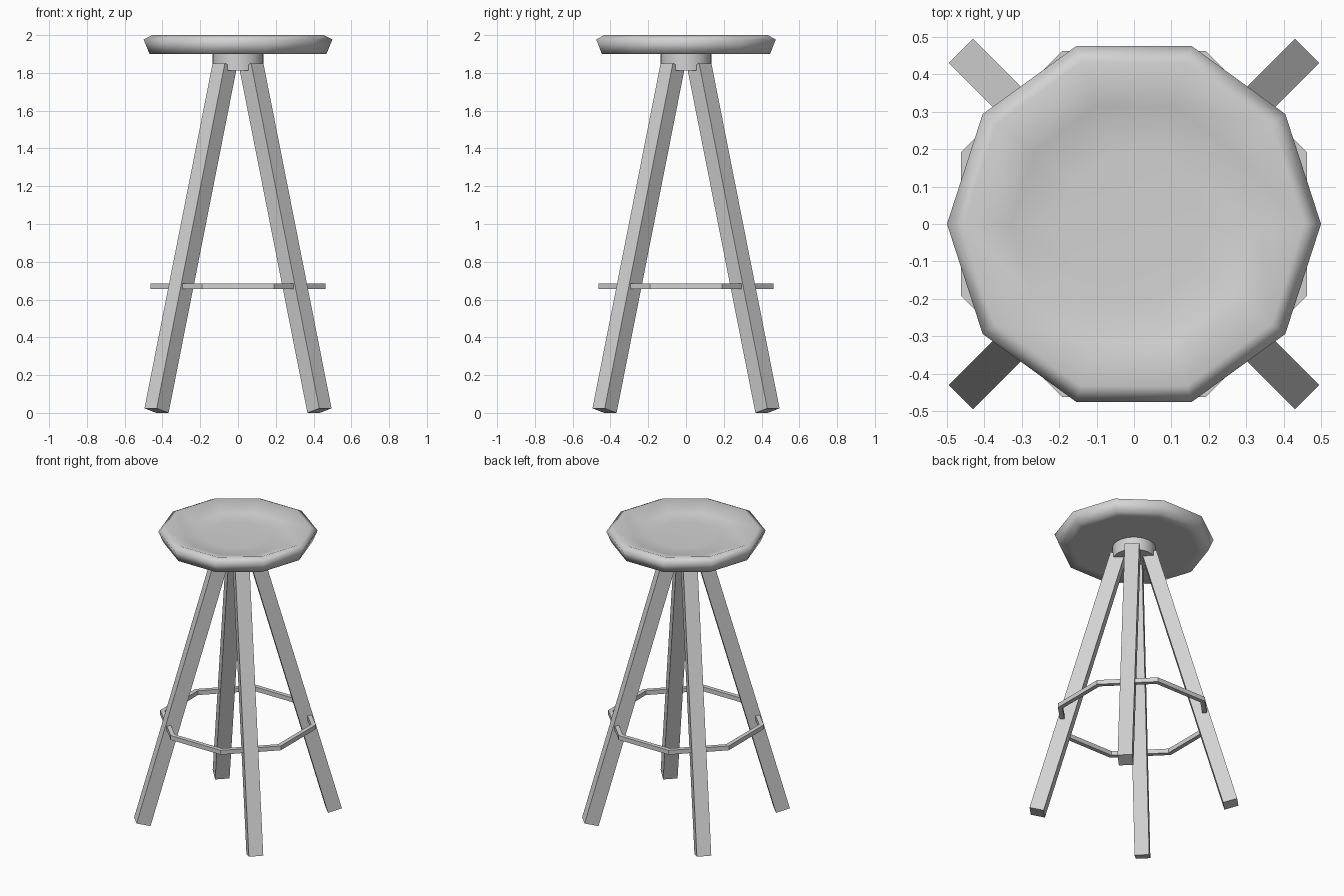
import bpy
import bmesh
from math import sin, cos, pi
from mathutils import Vector

if "Cube" in bpy.data.objects:
    bpy.data.objects.remove(bpy.data.objects["Cube"], do_unlink=True)

GREY = (0.65, 0.65, 0.65, 1)
grey = bpy.data.materials.new("plain grey")
grey.use_nodes = True
grey.diffuse_color = GREY
grey.node_tree.nodes["Principled BSDF"].inputs["Base Color"].default_value = GREY


def make_object(name, bm):
    bmesh.ops.recalc_face_normals(bm, faces=bm.faces)
    mesh = bpy.data.meshes.new(name)
    bm.to_mesh(mesh)
    bm.free()
    mesh.materials.append(grey)
    obj = bpy.data.objects.new(name, mesh)
    bpy.context.collection.objects.link(obj)
    return obj


def lathe(name, profile, sides, turn=0.0, closed=False):
    """Sweep (radius, height) points round z; open profiles get end caps."""
    bm = bmesh.new()
    rings = []
    for r, z in profile:
        angles = [turn + 2 * pi * i / sides for i in range(sides)]
        rings.append([bm.verts.new((r * cos(a), r * sin(a), z)) for a in angles])
    pairs = list(zip(rings, rings[1:]))
    if closed:
        pairs.append((rings[-1], rings[0]))
    else:
        bm.faces.new(rings[0])
        bm.faces.new(rings[-1])
    for low, high in pairs:
        for i in range(sides):
            j = (i + 1) % sides
            bm.faces.new((low[i], low[j], high[j], high[i]))
    return make_object(name, bm)


def square_bar(name, start, end, width, side):
    """Square bar with ends cut across its axis; side is its sideways axis."""
    bm = bmesh.new()
    bmesh.ops.create_cube(bm, size=1)
    axis = end - start
    depth = axis.normalized().cross(side)
    middle = (start + end) / 2
    for v in bm.verts:
        v.co = middle + side * v.co.x * width + depth * v.co.y * width + axis * v.co.z
    return make_object(name, bm)


# Dished ten-sided seat, softly shaded
seat = lathe("seat", [(0.40, 1.90), (0.468, 1.90), (0.5, 1.977), (0.455, 2.0),
                      (0.33, 1.955), (0.20, 1.95)], 10)
seat.data.shade_smooth()

# Round hub under the seat
hub = lathe("hub", [(0.135, 1.812), (0.135, 1.902)], 32)
for face in hub.data.polygons:
    face.use_smooth = len(face.vertices) == 4
hub.data.set_sharp_from_angle(angle=pi / 6)

# Four splayed legs on the diagonals
names = ["back_left_leg", "back_right_leg", "front_right_leg", "front_left_leg"]
for i, name in enumerate(names):
    a = pi / 4 + i * pi / 2
    out = Vector((cos(a), sin(a), 0))
    side = Vector((-sin(a), cos(a), 0))
    square_bar(name, out * 0.61 + Vector((0, 0, 0.012)),
               out * 0.10 + Vector((0, 0, 1.838)), 0.092, side)

# Octagonal foot ring passing through the legs
lathe("foot_ring", [(0.501, 0.655), (0.501, 0.685), (0.47, 0.685), (0.47, 0.655)],
      8, turn=pi / 8, closed=True)
